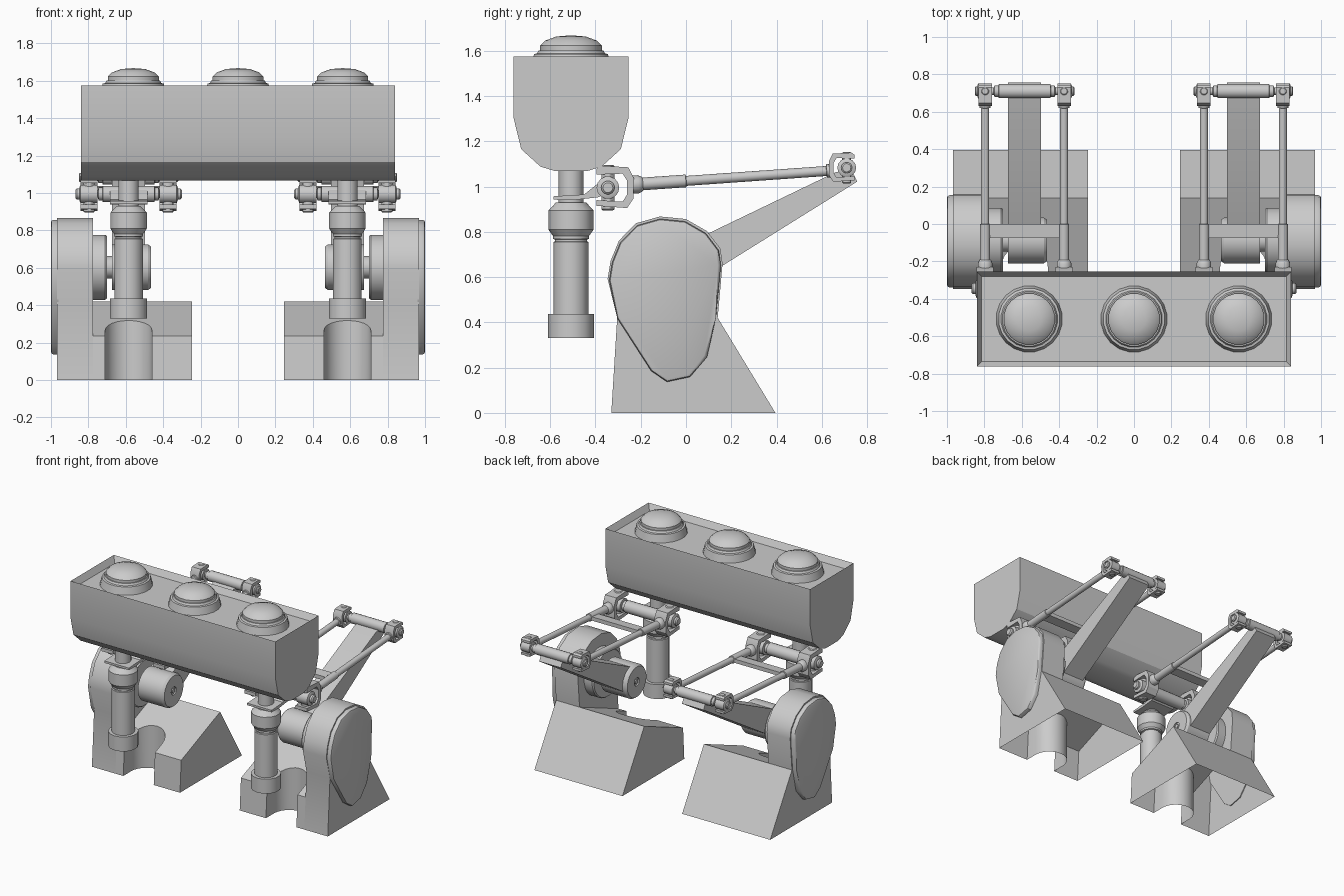
import bpy, bmesh, math
from mathutils import Vector

if "Cube" in bpy.data.objects:
    bpy.data.objects.remove(bpy.data.objects["Cube"])

grey = bpy.data.materials.new("plain_grey")
grey.diffuse_color = (0.6, 0.6, 0.6, 1)
grey.use_nodes = True
grey.node_tree.nodes["Principled BSDF"].inputs["Base Color"].default_value = grey.diffuse_color


def finish(name, bm, mirror=True, angle=30):
    bmesh.ops.recalc_face_normals(bm, faces=bm.faces[:])
    me = bpy.data.meshes.new(name)
    bm.to_mesh(me)
    bm.free()
    ob = bpy.data.objects.new(name, me)
    bpy.context.collection.objects.link(ob)
    me.materials.append(grey)
    bpy.ops.object.select_all(action='DESELECT')
    ob.select_set(True)
    bpy.context.view_layer.objects.active = ob
    bpy.ops.object.shade_smooth_by_angle(angle=math.radians(angle))
    if mirror:
        ob.modifiers.new("mirror", 'MIRROR').use_mirror_merge = False
    return ob


def add_prism(bm, pts, x0, x1):
    """Extrude a (y, z) outline along x."""
    a = [bm.verts.new((x0, y, z)) for y, z in pts]
    b = [bm.verts.new((x1, y, z)) for y, z in pts]
    n = len(pts)
    caps = [bm.faces.new(a), bm.faces.new(b[::-1])]
    for i in range(n):
        j = (i + 1) % n
        bm.faces.new((a[i], b[i], b[j], a[j]))
    return caps


def prism(name, pts, x0, x1, **kw):
    bm = bmesh.new()
    add_prism(bm, pts, x0, x1)
    return finish(name, bm, **kw)


def add_lathe(bm, profile, origin, axis=(0, 0, 1), n=16):
    """Revolve (radius, distance) points about an axis through origin."""
    q = Vector((0, 0, 1)).rotation_difference(Vector(axis).normalized())
    o = Vector(origin)
    rings = []
    for r, t in profile:
        if r == 0:
            rings.append([bm.verts.new(o + q @ Vector((0, 0, t)))] * n)
        else:
            rings.append([bm.verts.new(o + q @ Vector((
                r * math.cos(2 * math.pi * (i + .5) / n),
                r * math.sin(2 * math.pi * (i + .5) / n), t))) for i in range(n)])
    for a, b in zip(rings, rings[1:]):
        for i in range(n):
            j = (i + 1) % n
            bm.faces.new(list(dict.fromkeys((a[i], a[j], b[j], b[i]))))
    for ring in (rings[0], rings[-1]):
        if ring[0] is not ring[1]:
            bm.faces.new(ring)


def lathe(name, profile, origin, axis=(0, 0, 1), n=16, **kw):
    bm = bmesh.new()
    add_lathe(bm, profile, origin, axis, n)
    return finish(name, bm, **kw)


# tank with recessed top
half = [(0.253, 1.575), (0.253, 1.30), (0.22, 1.165), (0.135, 1.088), (0.07, 1.068)]
outline = [(-0.508 - y, z) for y, z in half] + [(-0.508 + y, z) for y, z in half[::-1]]
bm = bmesh.new()
add_prism(bm, outline, -0.84, 0.84)
bm.normal_update()
top = max(bm.faces, key=lambda f: f.calc_center_median().z)
bmesh.ops.inset_region(bm, faces=[top], thickness=0.036)
for v in top.verts:
    v.co.z -= 0.045
finish("tank", bm, mirror=False)

# domed caps on the tank
for i, x in enumerate((-0.56, 0, 0.56)):
    lathe("tank_cap_%d" % i, [(0.178, 1.53), (0.165, 1.585), (0.152, 1.588), (0.145, 1.602),
                              (0.138, 1.602), (0.138, 1.622), (0.115, 1.645), (0.065, 1.663),
                              (0, 1.668)], (x, -0.508, 0), n=20, mirror=False)

CX = 0.585   # centre of each side assembly

# piston leg
lathe("piston_leg", [(0.102, 0.33), (0.102, 0.437), (0.078, 0.437), (0.078, 0.755),
                     (0.071, 0.758), (0.071, 0.766), (0.08, 0.769), (0.08, 0.782),
                     (0.1, 0.81), (0.1, 0.895), (0.066, 0.93), (0.055, 0.93),
                     (0.055, 1.08)], (CX, -0.508, 0), n=14)

# egg outline shared by housing and cover
egg = [(-0.304, 0.418), (-0.339, 0.586), (-0.326, 0.665), (-0.29, 0.753), (-0.216, 0.828),
       (-0.115, 0.857), (-0.004, 0.846), (0.088, 0.793), (0.145, 0.718), (0.154, 0.652),
       (0.132, 0.418)]
wall_top = [(-0.095 + (y + 0.095) * 1.03, 0.42 + (z - 0.418) * 1.02) for y, z in egg[1:-1]]
wall = [(-0.33, 0), (-0.304, 0.42)] + wall_top + [(0.14, 0.42), (0.395, 0)]
ramp = [(-0.33, 0), (-0.3154, 0.235), (0.14, 0.42), (0.395, 0)]

# base: side wall joined to ramp block, with a slot for the leg, open below
base = prism("base", wall, 0.775, 0.967, mirror=False)
block = prism("block_helper", ramp, 0.245, 0.85, mirror=False)
bm = bmesh.new()
R, SY = 0.125, -0.235
u = [(CX - R, -0.6)] + [(CX - R * math.cos(a * math.pi / 12), SY + R * math.sin(a * math.pi / 12))
                        for a in range(13)] + [(CX + R, -0.6)]
low = bm.faces.new([bm.verts.new((x, y, -0.2)) for x, y in u])
ext = bmesh.ops.extrude_face_region(bm, geom=[low])
for v in ext["geom"]:
    if isinstance(v, bmesh.types.BMVert):
        v.co.z = 0.7
slot = finish("slot_helper", bm, mirror=False)
for tool, op in ((block, 'UNION'), (slot, 'DIFFERENCE')):
    m = base.modifiers.new(op, 'BOOLEAN')
    m.operation, m.object, m.solver = op, tool, 'EXACT'
me = bpy.data.meshes.new_from_object(base.evaluated_get(bpy.context.evaluated_depsgraph_get()))
bm = bmesh.new()
bm.from_mesh(me)
bmesh.ops.delete(bm, geom=[f for f in bm.faces if all(v.co.z < 0.001 for v in f.verts)],
                 context='FACES_ONLY')
for ob in (base, block, slot):
    bpy.data.objects.remove(ob)
finish("base", bm)

# egg-shaped side cover with a rounded rim
bm = bmesh.new()
cover = egg + [(0.093, 0.247), (0.018, 0.159), (-0.084, 0.137), (-0.154, 0.185)]
caps = add_prism(bm, cover, 0.96, 1.0)
bmesh.ops.bevel(bm, geom=list(caps[1].edges), offset=0.014, segments=2, profile=0.5,
                affect='EDGES')
finish("side_cover", bm)

# drive drum, shaft and crank hub
PY, PZ = -0.088, 0.603
lathe("drive_drum", [(0.175, 0.78), (0.175, 0.71), (0.168, 0.70), (0.06, 0.70), (0.06, 0.66)],
      (0, PY, PZ), (1, 0, 0), n=24)
lathe("crank_hub", [(0.123, 0.674), (0.123, 0.482), (0.112, 0.465), (0.03, 0.465),
                    (0.03, 0.475), (0.016, 0.475), (0.016, 0.465), (0, 0.465)],
      (0, PY, PZ), (1, 0, 0), n=24)

# crank arm
prism("crank_arm", [(-0.13, 0.683), (0.66, 1.063), (0.73, 1.075), (0.757, 1.022),
                    (-0.035, 0.528)], 0.497, 0.674)

# lever plate carrying the front joints
prism("lever_plate", [(-0.585, 0.942), (-0.5, 0.94), (-0.385, 0.953), (-0.345, 0.99),
                      (-0.36, 1.03), (-0.40, 1.005), (-0.45, 0.965), (-0.585, 0.957)],
      CX - 0.1, CX + 0.1)

# cross axles between the joint pairs
front, rear = Vector((0, -0.345, 0.995)), Vector((0, 0.71, 1.083))
for name, p, r in (("front_axle", front, 0.044), ("rear_axle", rear, 0.038)):
    lathe(name, [(0.02, -0.21), (0.02, -0.165), (r * 0.8, -0.16), (r * 0.8, -0.14), (r, -0.138),
                 (r, 0.138), (r * 0.8, 0.14), (r * 0.8, 0.16), (0.02, 0.165), (0.02, 0.21)],
          (CX, p.y, p.z), (1, 0, 0))

# universal joint forks, pins and nuts, plus the connecting rods
fork = [(-0.05, 0.083), (-0.03, 0.097), (0.09, 0.09), (0.115, 0.04), (0.112, -0.05),
        (0.085, -0.09), (-0.05, -0.08), (-0.05, -0.055), (0.065, -0.062), (0.085, -0.03),
        (0.085, 0.03), (0.065, 0.062), (-0.05, 0.058)]
rod_a, rod_b = Vector((0, -0.24, 1.008)), Vector((0, 0.64, 1.07))
for side, label in ((-1, "inner"), (1, "outer")):
    x = CX + side * 0.211
    for end, p, s, flip, w in (("front", front, 1, 1, 0.046), ("rear", rear, 0.69, -1, 0.036)):
        prism("%s_%s_fork" % (end, label),
              [(p.y + flip * s * y, p.z + s * z) for y, z in fork], x - w, x + w)
        bm = bmesh.new()
        c = (x, p.y, p.z)
        add_lathe(bm, [(0.024 * s, -0.1 * s), (0.03 * s, -0.095 * s),
                       (0.03 * s, 0.095 * s), (0.024 * s, 0.1 * s)], c, n=12)
        k = s ** 0.5
        add_lathe(bm, [(0.05 * k, -w), (0.05 * k, w), (0.036 * k, w + 0.006),
                       (0.03 * k, w + 0.006), (0.03 * k, w + 0.02 * s),
                       (0.022 * k, w + 0.028 * s)], c, (side, 0, 0), n=14)
        finish("%s_%s_joint" % (end, label), bm)
    d = rod_b - rod_a
    L = d.length
    lathe("%s_rod" % label, [(0.04, 0), (0.04, 0.03), (0.033, 0.045), (0.028, 0.05),
                             (0.028, 0.24), (0.022, 0.242), (0.022, L - 0.02), (0.03, L - 0.018),
                             (0.03, L + 0.01)], (x, rod_a.y, rod_a.z), d, n=14)

# cross brace between the rods
prism("rod_brace", [(-0.075, 1.003), (-0.075, 1.031), (0.0, 1.037), (0.0, 1.009)],
      CX - 0.21, CX + 0.21)
